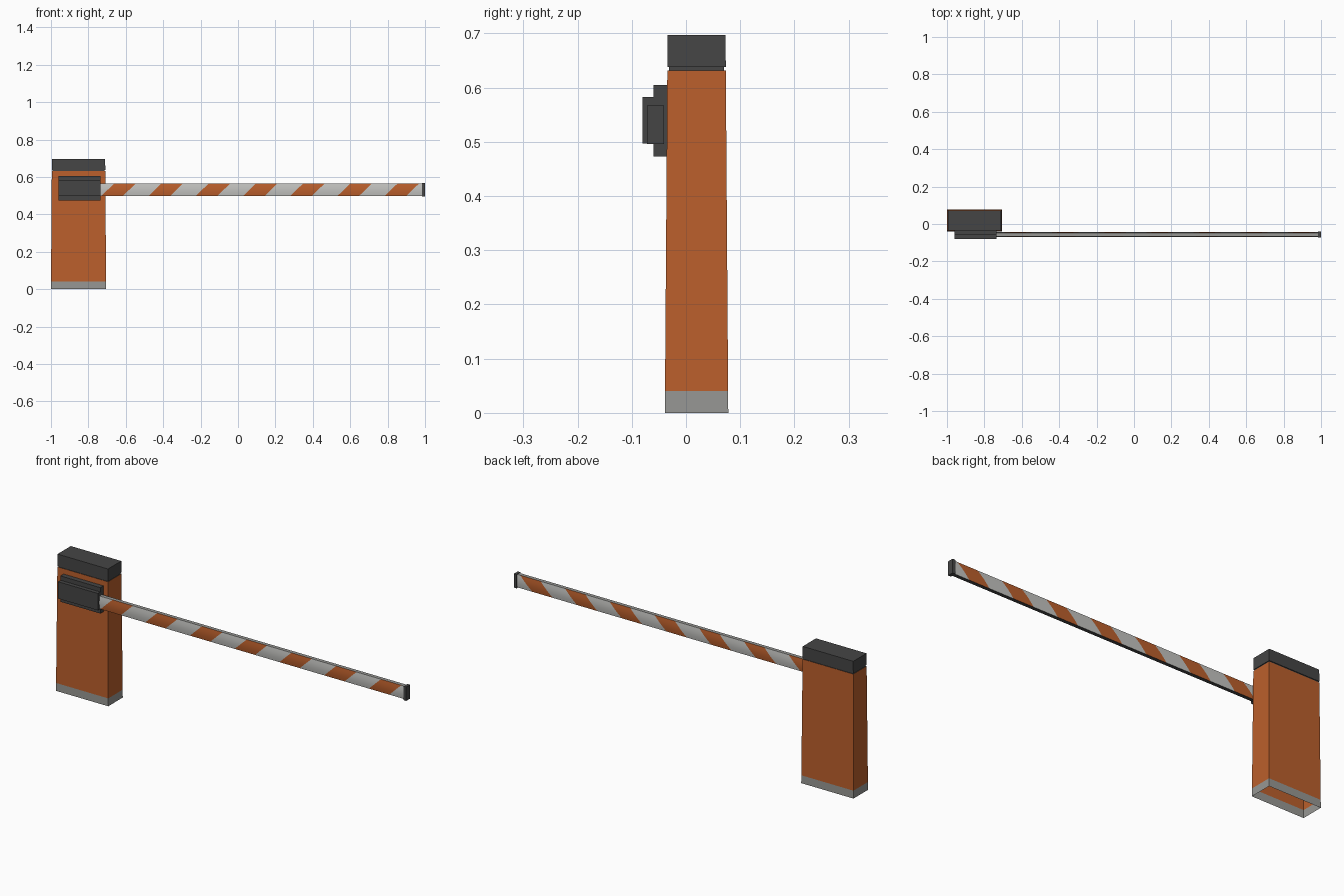
import bpy, bmesh, math
from mathutils import Vector

if "Cube" in bpy.data.objects:
    bpy.data.objects.remove(bpy.data.objects["Cube"])


def material(name, rgb):
    m = bpy.data.materials.new(name)
    m.diffuse_color = (*rgb, 1)
    m.use_nodes = True
    m.node_tree.nodes["Principled BSDF"].inputs["Base Color"].default_value = m.diffuse_color
    return m


ORANGE = material("orange paint", (0.50, 0.115, 0.025))
WHITE = material("white paint", (0.55, 0.55, 0.53))
GREY = material("grey metal", (0.31, 0.31, 0.295))
DARK = material("dark plastic", (0.06, 0.06, 0.06))


def finish(name, bm, mats):
    bmesh.ops.recalc_face_normals(bm, faces=bm.faces)
    me = bpy.data.meshes.new(name)
    bm.to_mesh(me)
    bm.free()
    for m in mats:
        me.materials.append(m)
    ob = bpy.data.objects.new(name, me)
    bpy.context.collection.objects.link(ob)
    return ob


def cabinet_rect(z, inset=0.0):
    """Corners of the tapered cabinet at height z."""
    t = 0.005 * z / 0.697 + inset
    x0, x1, y0, y1 = -1 + t, -0.705 - t, -0.039 + t, 0.078 - t
    return [(x0, y0, z), (x1, y0, z), (x1, y1, z), (x0, y1, z)]


def loft(name, rings, mat, top=False):
    bm = bmesh.new()
    loops = [[bm.verts.new(p) for p in r] for r in rings]
    for a, b in zip(loops, loops[1:]):
        for i in range(4):
            j = (i + 1) % 4
            bm.faces.new((a[i], a[j], b[j], b[i]))
    if top:
        bm.faces.new(loops[-1])
    return finish(name, bm, [mat])


def prism(name, profile, x0, x1, mat):
    """Extrude a (y, z) profile along x."""
    bm = bmesh.new()
    f = bm.faces.new([bm.verts.new((x0, y, z)) for y, z in profile])
    r = bmesh.ops.extrude_face_region(bm, geom=[f])
    vs = [v for v in r["geom"] if isinstance(v, bmesh.types.BMVert)]
    bmesh.ops.translate(bm, vec=(x1 - x0, 0, 0), verts=vs)
    return finish(name, bm, [mat])


# Cabinet: hollow, open at the bottom
loft("cabinet_base", [cabinet_rect(0), cabinet_rect(0.04)], GREY)
loft("cabinet_body", [cabinet_rect(0.04), cabinet_rect(0.632)], ORANGE)
loft("cabinet_lid", [cabinet_rect(0.632), cabinet_rect(0.632, 0.003),
                     cabinet_rect(0.638, 0.003), cabinet_rect(0.638),
                     cabinet_rect(0.697)], DARK, top=True)

# Stepped arm holder on the cabinet front
prism("arm_holder", [(-0.033, 0.473), (-0.060, 0.473), (-0.060, 0.497), (-0.080, 0.497),
                     (-0.080, 0.583), (-0.060, 0.583), (-0.060, 0.605), (-0.033, 0.605)],
      -0.96, -0.735, DARK)

# Boom arm: shallow bulge front and back, flat top and bottom
Z0, Z1 = 0.499, 0.565
front, back = [], []
for i in range(9):
    s = i / 8
    bulge = 0.003 * math.sin(math.pi * s)
    z = Z0 + (Z1 - Z0) * s
    front.append((-0.066 - bulge, z))
    back.append((-0.047 + bulge, z))
arm = prism("boom_arm", front + back[::-1], -0.80, 0.99, WHITE)
for m in (ORANGE, GREY, DARK):
    arm.data.materials.append(m)

# Slanted stripes cut into the arm
START, PITCH, WIDTH, SLANT = -0.73, 0.2525, 0.115, 0.068
k = SLANT / (Z1 - Z0)
bm = bmesh.new()
bm.from_mesh(arm.data)
for n in range(7):
    for x in (START + n * PITCH, START + n * PITCH + WIDTH):
        bmesh.ops.bisect_plane(bm, geom=bm.verts[:] + bm.edges[:] + bm.faces[:],
                               plane_co=(x, 0, Z0), plane_no=Vector((1, 0, -k)).normalized())
for f in bm.faces:
    c = f.calc_center_median()
    u = c.x - k * (c.z - Z0) - START
    if f.normal.z > 0.9:
        f.material_index = 2
    elif f.normal.z < -0.9:
        f.material_index = 3
    elif 0 < u < 7 * PITCH and u % PITCH < WIDTH:
        f.material_index = 1
bm.to_mesh(arm.data)
bm.free()

# End cap of the arm
cap = prism("arm_end_cap", [(-0.072, 0.496), (-0.072, 0.567), (-0.041, 0.567), (-0.041, 0.496)],
            0.985, 1.0, DARK)

for ob in (arm,):
    bpy.ops.object.select_all(action="DESELECT")
    ob.select_set(True)
    bpy.context.view_layer.objects.active = ob
    bpy.ops.object.shade_smooth_by_angle(angle=math.radians(35))
